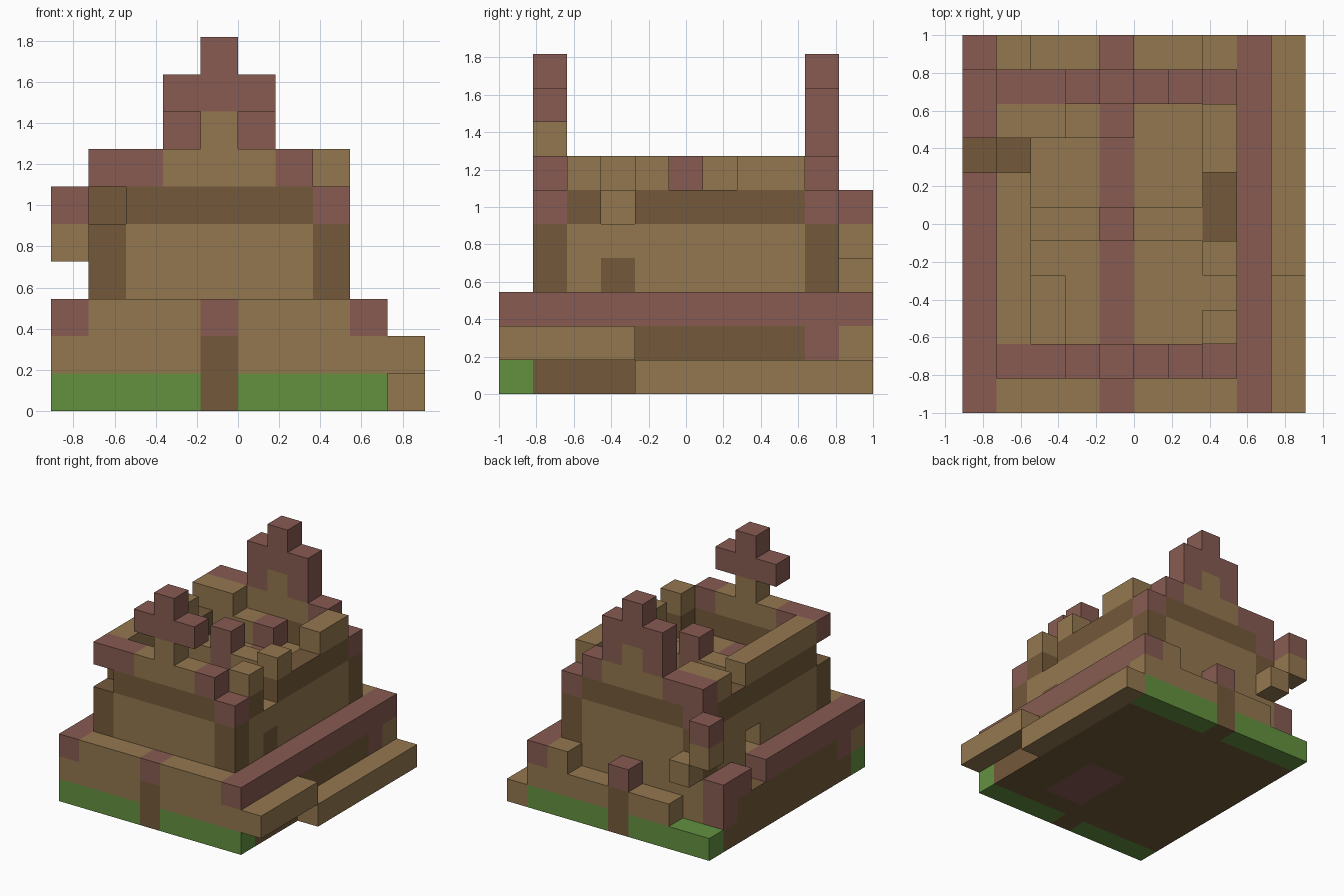
import bpy
import bmesh
from mathutils import Vector

if "Cube" in bpy.data.objects:
    bpy.data.objects.remove(bpy.data.objects["Cube"], do_unlink=True)

U = 2 / 11                       # edge of one building block
ORIGIN = Vector((-5 * U, -1, 0))

COLOURS = {
    "tan_wood": (0.296, 0.187, 0.078),
    "red_brick": (0.243, 0.105, 0.084),
    "dark_wood": (0.174, 0.101, 0.043),
    "grass_green": (0.125, 0.285, 0.051),
}
TAN, RED, DARK, GREEN = range(4)
materials = []
for name, rgb in COLOURS.items():
    mat = bpy.data.materials.new(name)
    mat.use_nodes = True
    mat.diffuse_color = (*rgb, 1)
    bsdf = mat.node_tree.nodes["Principled BSDF"]
    bsdf.inputs["Base Color"].default_value = (*rgb, 1)
    bsdf.inputs["Roughness"].default_value = 0.9
    materials.append(mat)

cells = {}                       # block position -> (part, colour)


def span(r):
    return range(r, r + 1) if isinstance(r, int) else range(r[0], r[1] + 1)


def fill(part, colour, xs, ys, zs):
    """Fill an inclusive block range; a single number is one layer."""
    for x in span(xs):
        for y in span(ys):
            for z in span(zs):
                cells[x, y, z] = (part, colour)


def clear(xs, ys, zs):
    for x in span(xs):
        for y in span(ys):
            for z in span(zs):
                cells.pop((x, y, z), None)


# Ground slab with grass at front and back
fill("ground", DARK, (0, 8), (0, 10), 0)
for y in (0, 10):
    fill("ground", GREEN, (0, 8), y, 0)
    fill("ground", DARK, 4, y, 0)
fill("ground", RED, (5, 6), (2, 4), 0)

# Plinth: dark sides, tan ends, brick corner posts
fill("plinth", DARK, (0, 8), (1, 9), 1)
for y in (0, 10):
    fill("plinth", TAN, (0, 8), y, 1)
    fill("plinth", DARK, 4, y, 1)
fill("plinth", TAN, (1, 7), 9, 1)
for x in (0, 8):
    for y in (1, 9):
        fill("plinth", RED, x, y, 1)

# Main floor with three brick beams
fill("main_floor", TAN, (0, 8), (0, 10), 2)
for x in (0, 4, 8):
    fill("floor_beams", RED, x, (0, 10), 2)
clear((0, 1), 10, (1, 2))
clear((2, 3), 10, 2)
clear((5, 6), 10, 2)
clear(0, 7, 2)

# Fallen eave planks along one side
fill("eave_planks", TAN, 9, (0, 3), 1)
fill("eave_planks", TAN, 9, (4, 10), 0)

# Walls with dark corner posts and a dark top band
for x in (1, 7):
    fill("side_walls", TAN, x, (2, 8), (3, 4))
    fill("side_walls", DARK, x, (2, 8), 5)
for y in (1, 9):
    fill("end_walls", TAN, (2, 6), y, (3, 4))
    fill("end_walls", DARK, (2, 6), y, 5)
    for x in (1, 7):
        fill("corner_posts", DARK, x, y, (3, 4))
fill("side_walls", DARK, 7, 3, 3)
clear(7, 3, 5)
clear(1, 6, 3)                   # window opening

# Stepped gables, the front one broken open
for y, part in ((1, "front_gable"), (9, "back_gable")):
    for z in range(5, 10):
        reach = 8 - z
        for side in (-1, 1):
            for step in (reach, reach - 1):
                if step >= 0 and (z > 5 or step == 3):
                    fill(part, RED, 4 + side * step, y, z)
    fill(part, RED, (3, 5), y, 8)
    fill(part, RED, 4, y, 9)
    fill(part, TAN, (3, 5), y, 6)
    fill(part, TAN, 4, y, 7)
    fill(part, RED, (1, 2), y, 6)
    fill(part, RED, 6, y, 6)
    clear(7, y, 6)
    fill(part, RED, 7, y, 5)
    fill(part, RED, 1, y, 5)
clear(1, 1, 5)
for x in (3, 5):
    clear(x, 1, 7)

# Attic floor and its remaining raised boards
fill("attic_floor", TAN, (2, 6), (2, 8), 4)
fill("attic_floor", RED, 4, (2, 8), 4)
fill("attic_boards", TAN, (2, 6), 5, 5)
fill("attic_boards", TAN, 2, (2, 3), 5)
fill("attic_boards", TAN, (2, 3), 8, 5)
for y in (5, 8):
    fill("ridge_remains", RED, 4, y, 5)
fill("ridge_remains", RED, 4, 5, 6)

# Remaining roof timbers on top of the side walls
fill("roof_timbers", TAN, 1, (2, 6), 6)
fill("roof_timbers", TAN, (1, 2), 8, 6)
fill("roof_timbers", TAN, 7, (7, 8), 6)
for y in (2, 4):
    fill("roof_timbers", TAN, 7, y, 6)

# Leaning stack at the back corner
fill("back_stack", TAN, 1, 10, 3)
fill("back_stack", TAN, 0, 10, 4)
fill("back_stack", RED, 0, 10, 5)


def build(part):
    """Make one object from the uncovered block faces of a part."""
    bm = bmesh.new()
    for pos, (owner, colour) in cells.items():
        if owner != part:
            continue
        centre = Vector(pos) + Vector((0.5, 0.5, 0.5))
        for axis in range(3):
            for sign in (-1, 1):
                n = Vector((0, 0, 0))
                n[axis] = sign
                if tuple(int(a + b) for a, b in zip(pos, n)) in cells:
                    continue
                a = Vector((0, 0, 0))
                a[(axis + 1) % 3] = 0.5
                b = n.cross(a)
                corners = (-a - b, a - b, a + b, b - a)
                face = bm.faces.new([bm.verts.new(
                    ORIGIN + (centre + n / 2 + c) * U) for c in corners])
                face.material_index = colour
    if not bm.faces:
        bm.free()
        return
    bmesh.ops.remove_doubles(bm, verts=bm.verts[:], dist=0.0001)
    bmesh.ops.dissolve_limit(bm, angle_limit=0.01, verts=bm.verts[:],
                             edges=bm.edges[:], delimit={'MATERIAL'})
    mesh = bpy.data.meshes.new(part)
    bm.to_mesh(mesh)
    bm.free()
    for mat in materials:
        mesh.materials.append(mat)
    bpy.context.collection.objects.link(bpy.data.objects.new(part, mesh))


for part in sorted({owner for owner, _ in cells.values()}):
    build(part)
